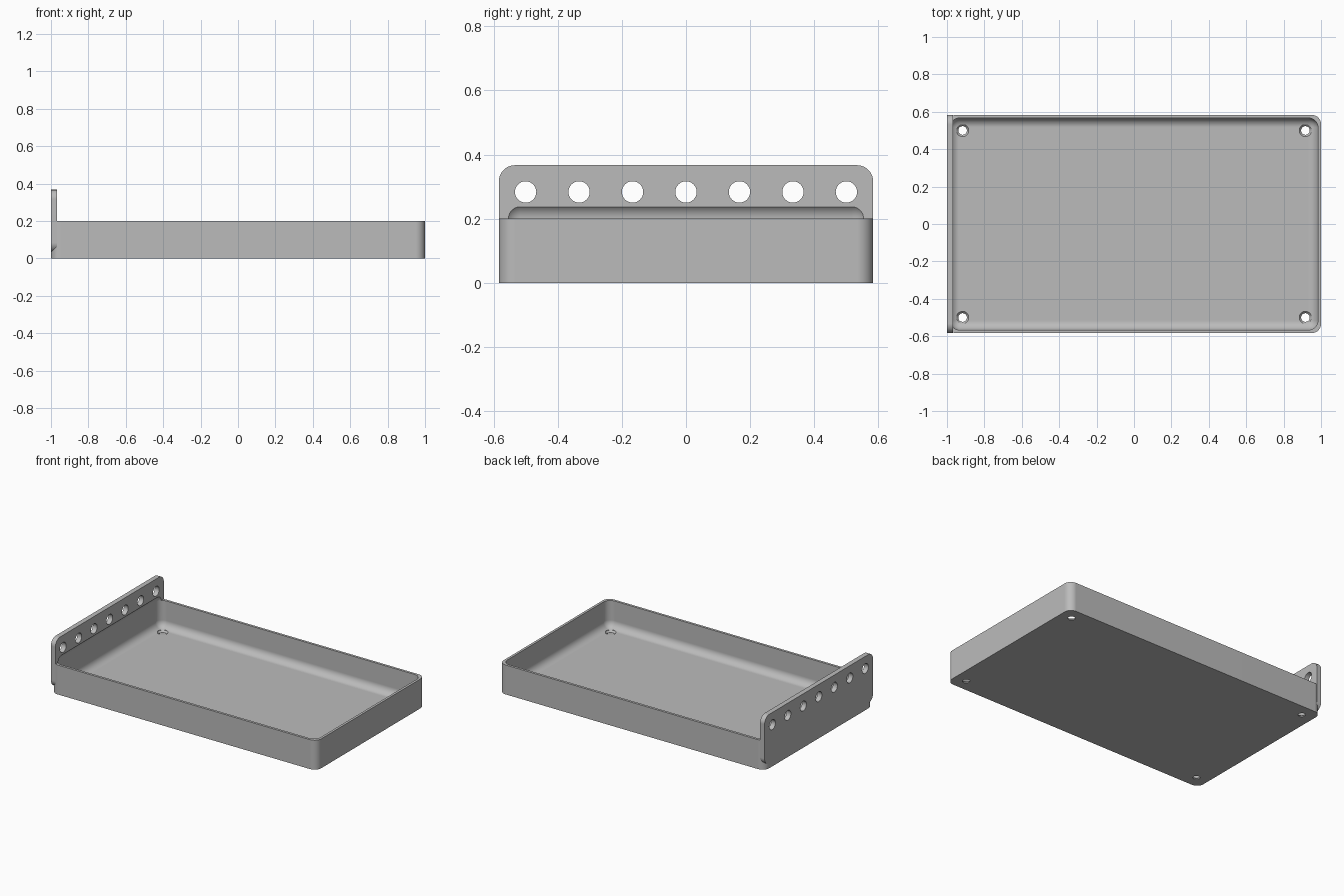
import bpy, bmesh, math
from mathutils import Matrix, Vector

if "Cube" in bpy.data.objects:
    bpy.data.objects.remove(bpy.data.objects["Cube"], do_unlink=True)

grey = bpy.data.materials.new("plain_grey")
grey.use_nodes = True
grey.diffuse_color = (0.5, 0.5, 0.5, 1)
grey.node_tree.nodes["Principled BSDF"].inputs["Base Color"].default_value = (0.5, 0.5, 0.5, 1)


def make_object(name, bm):
    mesh = bpy.data.meshes.new(name)
    bmesh.ops.recalc_face_normals(bm, faces=bm.faces)
    bm.to_mesh(mesh)
    bm.free()
    mesh.materials.append(grey)
    obj = bpy.data.objects.new(name, mesh)
    bpy.context.collection.objects.link(obj)
    return obj


def rounded_box(name, low, high, radius, axis=None, segments=10):
    """Box with the edges along one axis rounded, or all edges if axis is None."""
    low, high = Vector(low), Vector(high)
    bm = bmesh.new()
    bmesh.ops.create_cube(bm, size=1)
    for v in bm.verts:
        v.co = (low + high) / 2 + v.co * (high - low)
    edges = [e for e in bm.edges if axis is None or
             abs((e.verts[0].co - e.verts[1].co).normalized()[axis]) > 0.9]
    bmesh.ops.bevel(bm, geom=edges, offset=radius, segments=segments,
                    profile=0.5, affect='EDGES')
    return make_object(name, bm)


def add_cone(bm, centre, r_low, r_high, depth, rotation=Matrix()):
    bmesh.ops.create_cone(bm, cap_ends=True, segments=32, radius1=r_low, radius2=r_high,
                          depth=depth, matrix=Matrix.Translation(centre) @ rotation)


def combine(target, other, operation):
    mod = target.modifiers.new(operation.lower(), 'BOOLEAN')
    mod.object, mod.operation, mod.solver = other, operation, 'EXACT'
    bpy.ops.object.select_all(action='DESELECT')
    bpy.context.view_layer.objects.active = target
    target.select_set(True)
    bpy.ops.object.modifier_apply(modifier=mod.name)
    bpy.data.objects.remove(other, do_unlink=True)


W, FLOOR = 0.5833, 0.0167

# Tray block with rounded upright corners, and the tall hanging plate on its end
tray = rounded_box("tray_with_hanging_plate", (-1, -W, 0), (1, W, 0.2), 0.05, axis=2)
plate = rounded_box("hanging_plate", (-1, -W, 0.0333), (-0.9667, W, 0.3667), 0.05, axis=0)
combine(tray, plate, 'UNION')

# Hollow with filleted edges, which also bites a shallow recess into the plate
hollow = rounded_box("tray_hollow", (-0.9833, -W + FLOOR, FLOOR),
                     (0.9833, W - FLOOR, 0.25), 0.05)
combine(tray, hollow, 'DIFFERENCE')

# Row of round holes through the plate
bm = bmesh.new()
for i in range(-3, 4):
    add_cone(bm, (-1, i / 6, 0.2833), 0.0333, 0.0333, 0.2, Matrix.Rotation(math.pi / 2, 4, 'Y'))
combine(tray, make_object("plate_holes", bm), 'DIFFERENCE')

# Screw holes in the floor: narrow bore first, then the countersink seats
for name, z, r_low, r_high, depth in (("bores", 0, 0.023, 0.023, 0.08),
                                      ("sinks", 0.0108, 0.023, 0.0333, 0.012),
                                      ("head_clearances", 0.0367, 0.0333, 0.0333, 0.04)):
    bm = bmesh.new()
    for x in (-0.9167, 0.9167):
        for y in (-0.5, 0.5):
            add_cone(bm, (x, y, z), r_low, r_high, depth)
    combine(tray, make_object(name, bm), 'DIFFERENCE')

# Smooth fillets with flat faces kept flat
bpy.ops.object.shade_smooth_by_angle(angle=math.radians(30))
normals = tray.modifiers.new("flat_faces", 'WEIGHTED_NORMAL')
normals.keep_sharp = True
